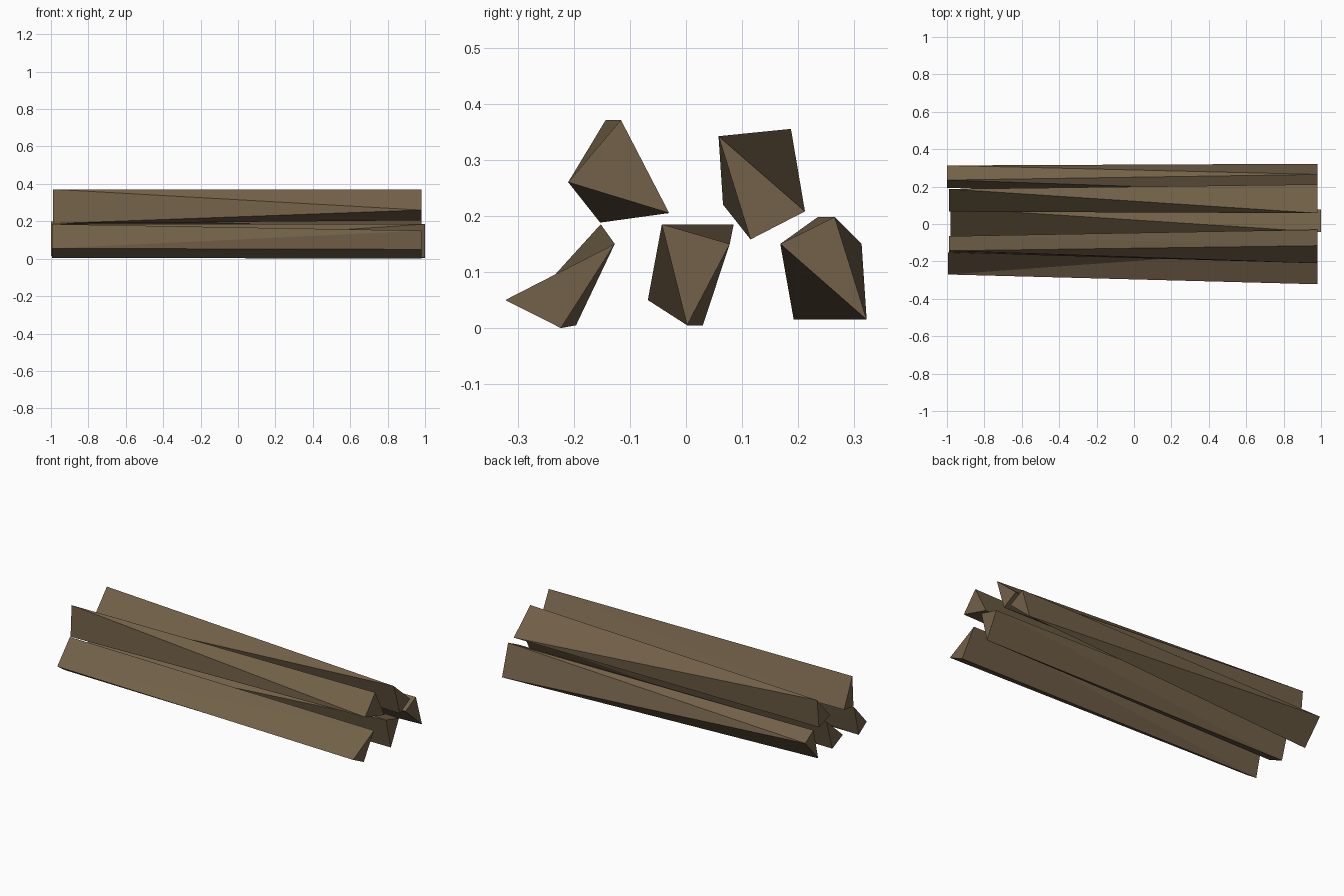
import bpy

if "Cube" in bpy.data.objects:
    bpy.data.objects.remove(bpy.data.objects["Cube"])

# One brown for all the split firewood
wood = bpy.data.materials.new("brown wood")
wood.diffuse_color = (0.17, 0.12, 0.066, 1)
wood.use_nodes = True
wood.node_tree.nodes["Principled BSDF"].inputs["Base Color"].default_value = wood.diffuse_color


def split_log(name, x0, x1, right, left, flip=()):
    """Wedge between two triangles given as (y, z), clockwise seen from +x.
    Sides listed in flip are split along the other diagonal."""
    verts = [(x1, y, z) for y, z in right] + [(x0, y, z) for y, z in left]
    faces = [(2, 1, 0), (3, 4, 5)]
    for i in range(3):
        j = (i + 1) % 3
        if i in flip:
            faces += [(i, j, i + 3), (j, j + 3, i + 3)]
        else:
            faces += [(i, j, j + 3), (i, j + 3, i + 3)]
    mesh = bpy.data.meshes.new(name)
    mesh.from_pydata(verts, [], faces)
    mesh.materials.append(wood)
    obj = bpy.data.objects.new(name, mesh)
    bpy.context.collection.objects.link(obj)
    return obj


# Bottom row
split_log("bottom_front_log", -0.995, 0.98,
          [(-0.322, 0.05), (-0.127, 0.15), (-0.223, 0.0)],
          [(-0.27, 0.055), (-0.152, 0.185), (-0.196, 0.005)], flip=(0,))
split_log("bottom_middle_log", -0.98, 1.0,
          [(-0.043, 0.185), (0.078, 0.15), (0.002, 0.005)],
          [(-0.068, 0.05), (0.085, 0.185), (0.03, 0.005)])
split_log("bottom_back_log", -1.0, 0.98,
          [(0.168, 0.15), (0.265, 0.198), (0.322, 0.015)],
          [(0.192, 0.015), (0.235, 0.198), (0.313, 0.15)])

# Top row
split_log("top_front_log", -0.99, 0.98,
          [(-0.21, 0.26), (-0.116, 0.371), (-0.03, 0.205)],
          [(-0.153, 0.188), (-0.143, 0.371), (-0.065, 0.202)])
split_log("top_back_log", -0.99, 0.98,
          [(0.058, 0.342), (0.212, 0.208), (0.115, 0.158)],
          [(0.066, 0.22), (0.187, 0.355), (0.17, 0.188)])
